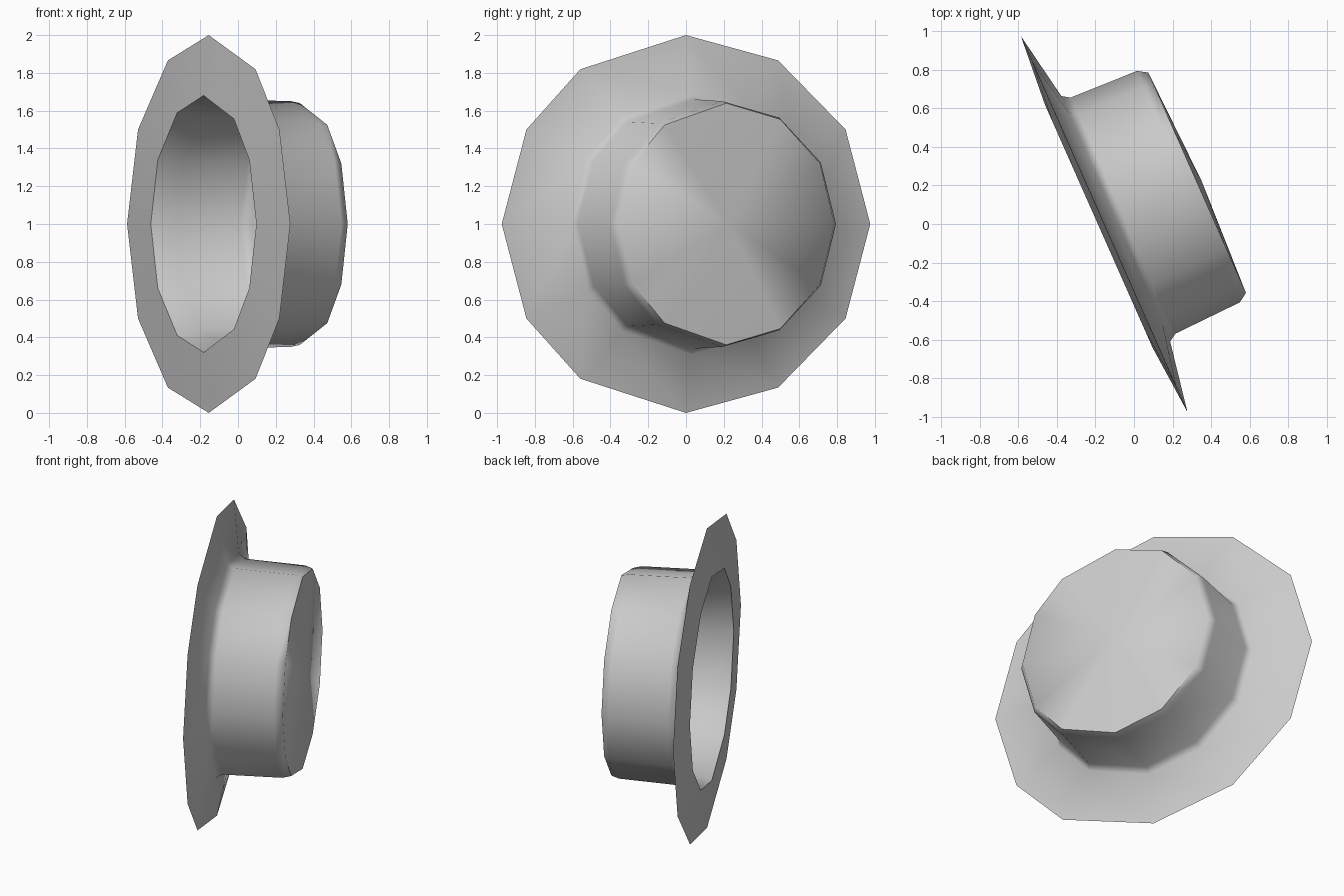
import bpy, bmesh, math
from mathutils import Vector

if "Cube" in bpy.data.objects:
    bpy.data.objects.remove(bpy.data.objects["Cube"])

# Hat frame: U runs across the brim, N points from brim to crown top
U = Vector((-0.405, 0.914, 0)).normalized()
N = Vector((0.914, 0.405, 0)).normalized()
CENTRE = Vector((-0.155, 0, 1.0))
half = [30, 60, 90, 125, 150]
ANGLES = [0] + half + [180] + [360 - a for a in reversed(half)]

# Profile (radius along U, radius along Z, height along N), outer top to inner top
PROFILE = [
    (0.625, 0.640, 0.528),   # crown top edge
    (0.657, 0.650, 0.478),   # crown bevel
    (0.670, 0.660, 0.107),   # crown base
    (0.697, 0.690, 0.066),   # brim root
    (1.067, 1.000, 0.000),   # brim rim
    (0.690, 0.680, -0.030),  # head opening
    (0.658, 0.648, 0.107),   # inner wall base
    (0.645, 0.638, 0.470),   # inner wall top
    (0.615, 0.625, 0.516),   # inner crown edge
]


def point(u, z, h):
    return CENTRE + U * u + N * h + Vector((0, 0, z))


bm = bmesh.new()
rings = []
for ru, rz, h in PROFILE:
    rings.append([bm.verts.new(point(ru * math.cos(math.radians(a)),
                                     rz * math.sin(math.radians(a)), h)) for a in ANGLES])
n = len(ANGLES)
for a, b in zip(rings, rings[1:]):
    for i in range(n):
        j = (i + 1) % n
        bm.faces.new((a[i], a[j], b[j], b[i]))

# Slightly domed crown top, outside and inside
for ring, h in ((rings[0], 0.553), (rings[-1], 0.541)):
    tip = bm.verts.new(point(0, 0, h))
    for i in range(n):
        bm.faces.new((ring[i], ring[(i + 1) % n], tip))

bmesh.ops.recalc_face_normals(bm, faces=bm.faces)
for f in bm.faces:
    f.smooth = True
mesh = bpy.data.meshes.new("hat")
bm.to_mesh(mesh)
bm.free()
mesh.set_sharp_from_angle(angle=math.radians(62))

mat = bpy.data.materials.new("light grey")
mat.diffuse_color = (0.6, 0.6, 0.6, 1)
mat.use_nodes = True
mat.node_tree.nodes["Principled BSDF"].inputs["Base Color"].default_value = mat.diffuse_color
mesh.materials.append(mat)
hat = bpy.data.objects.new("hat", mesh)
bpy.context.collection.objects.link(hat)
